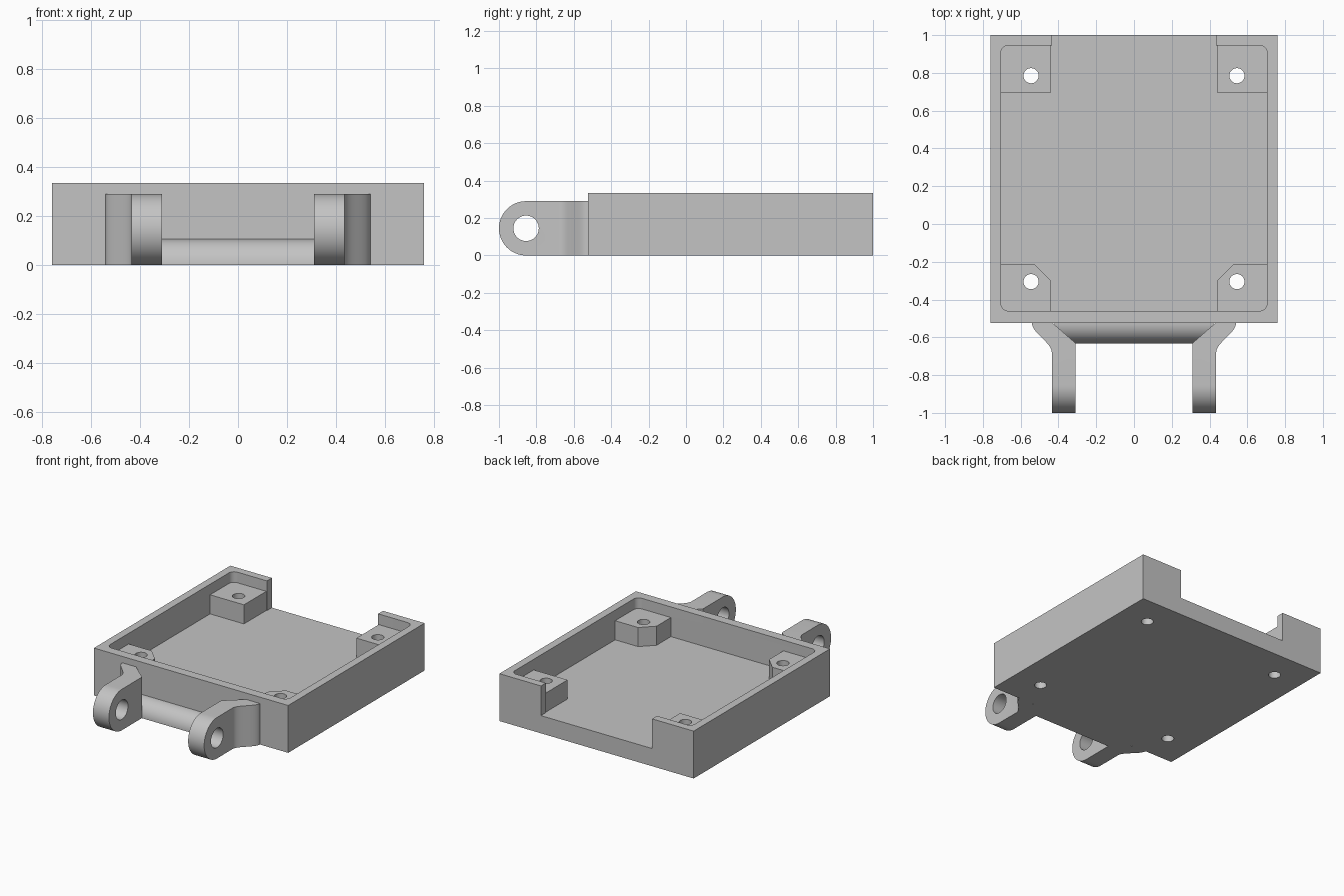
import bpy, bmesh
from math import cos, sin, pi, radians
from mathutils import Vector

cube = bpy.data.objects.get("Cube")
if cube:
    bpy.data.objects.remove(cube, do_unlink=True)

grey = bpy.data.materials.new("light_grey")
grey.use_nodes = True
colour = (0.55, 0.55, 0.55, 1)
grey.diffuse_color = colour
grey.node_tree.nodes["Principled BSDF"].inputs["Base Color"].default_value = colour


def prism(name, outline, low, high, axis="z"):
    """Extrude a plan (x, y) outline along z, or a side (y, z) outline along x."""
    bm = bmesh.new()
    place = (lambda a, b: (a, b, low)) if axis == "z" else (lambda a, b: (low, a, b))
    face = bm.faces.new([bm.verts.new(place(a, b)) for a, b in outline])
    grown = bmesh.ops.extrude_face_region(bm, geom=[face])["geom"]
    step = Vector((0, 0, high - low)) if axis == "z" else Vector((high - low, 0, 0))
    bmesh.ops.translate(bm, vec=step, verts=[v for v in grown if isinstance(v, bmesh.types.BMVert)])
    bmesh.ops.recalc_face_normals(bm, faces=bm.faces)
    mesh = bpy.data.meshes.new(name)
    bm.to_mesh(mesh)
    bm.free()
    mesh.materials.append(grey)
    ob = bpy.data.objects.new(name, mesh)
    bpy.context.collection.objects.link(ob)
    return ob


def rect(x0, x1, y0, y1):
    return [(x0, y0), (x1, y0), (x1, y1), (x0, y1)]


def arc(cx, cy, r, start, end, n):
    angles = [radians(start + (end - start) * i / n) for i in range(n + 1)]
    return [(cx + r * cos(a), cy + r * sin(a)) for a in angles]


def circle(cx, cy, r, n=40):
    return arc(cx, cy, r, 0, 360, n)[:-1]


def rounded(x0, x1, y0, y1, r):
    return (arc(x1 - r, y1 - r, r, 0, 90, 8) + arc(x0 + r, y1 - r, r, 90, 180, 8)
            + arc(x0 + r, y0 + r, r, 180, 270, 8) + arc(x1 - r, y0 + r, r, 270, 360, 8))


def combine(ob, tool, operation="DIFFERENCE"):
    mod = ob.modifiers.new("combine", "BOOLEAN")
    mod.operation, mod.object, mod.solver = operation, tool, "EXACT"
    bpy.context.view_layer.objects.active = ob
    bpy.ops.object.modifier_apply(modifier=mod.name)
    bpy.data.objects.remove(tool, do_unlink=True)


def smooth(ob):
    bpy.ops.object.select_all(action="DESELECT")
    ob.select_set(True)
    bpy.context.view_layer.objects.active = ob
    bpy.ops.object.shade_smooth_by_angle(angle=radians(30))


FLOOR, POST, RIM = 0.125, 0.26, 0.335
FRONT = -0.525

# Open tray with a wide notch in the back wall
tray = prism("tray", rect(-0.76, 0.76, FRONT, 1), 0, RIM)
combine(tray, prism("cavity", rounded(-0.705, 0.705, -0.46, 0.945, 0.04), FLOOR, 0.5))
combine(tray, prism("notch", rect(-0.435, 0.435, 0.9, 1.1), FLOOR, 0.5))

# Corner posts, chamfered at the front, each drilled through
for s in (-1, 1):
    back = rect(0.44, 0.73, 0.695, 0.97)
    front = [(0.44, -0.49), (0.73, -0.49), (0.73, -0.215), (0.525, -0.215), (0.44, -0.3)]
    for outline in (back, front):
        post = prism("post", [(s * x, y) for x, y in outline], FLOOR / 2, POST)
        combine(tray, post, "UNION")
for s in (-1, 1):
    for y in (-0.305, 0.785):
        combine(tray, prism("screw_hole", circle(s * 0.545, y, 0.04), -0.1, 0.5))
smooth(tray)

# Hinge arms: flared plan shape trimmed to a rounded side shape, with a pin hole
flare = []
for i in range(17):
    t = i / 16
    flare.append((0.435 + 0.105 * t * t * (3 - 2 * t), -0.68 + 0.155 * t))
plan = [(0.31, -1.05), (0.435, -1.05)] + flare + [(0.43, FRONT), (0.31, -0.63)]
side = [(-0.4, 0), (-0.4, 0.29)] + arc(-0.855, 0.145, 0.145, 90, 270, 32)
for s, name in ((-1, "right_hinge_arm"), (1, "left_hinge_arm")):
    arm = prism(name, [(s * x, y) for x, y in plan], -0.1, 0.5)
    combine(arm, prism("side_trim", side, -1, 1, "x"), "INTERSECT")
    combine(arm, prism("pin_hole", circle(-0.855, 0.145, 0.068), -1, 1, "x"))
    smooth(arm)

# Quarter-round bar between the arms
bar = prism("cross_bar", [(FRONT, 0)] + arc(FRONT, 0, 0.107, 180, 90, 16), -0.42, 0.42, "x")
smooth(bar)
